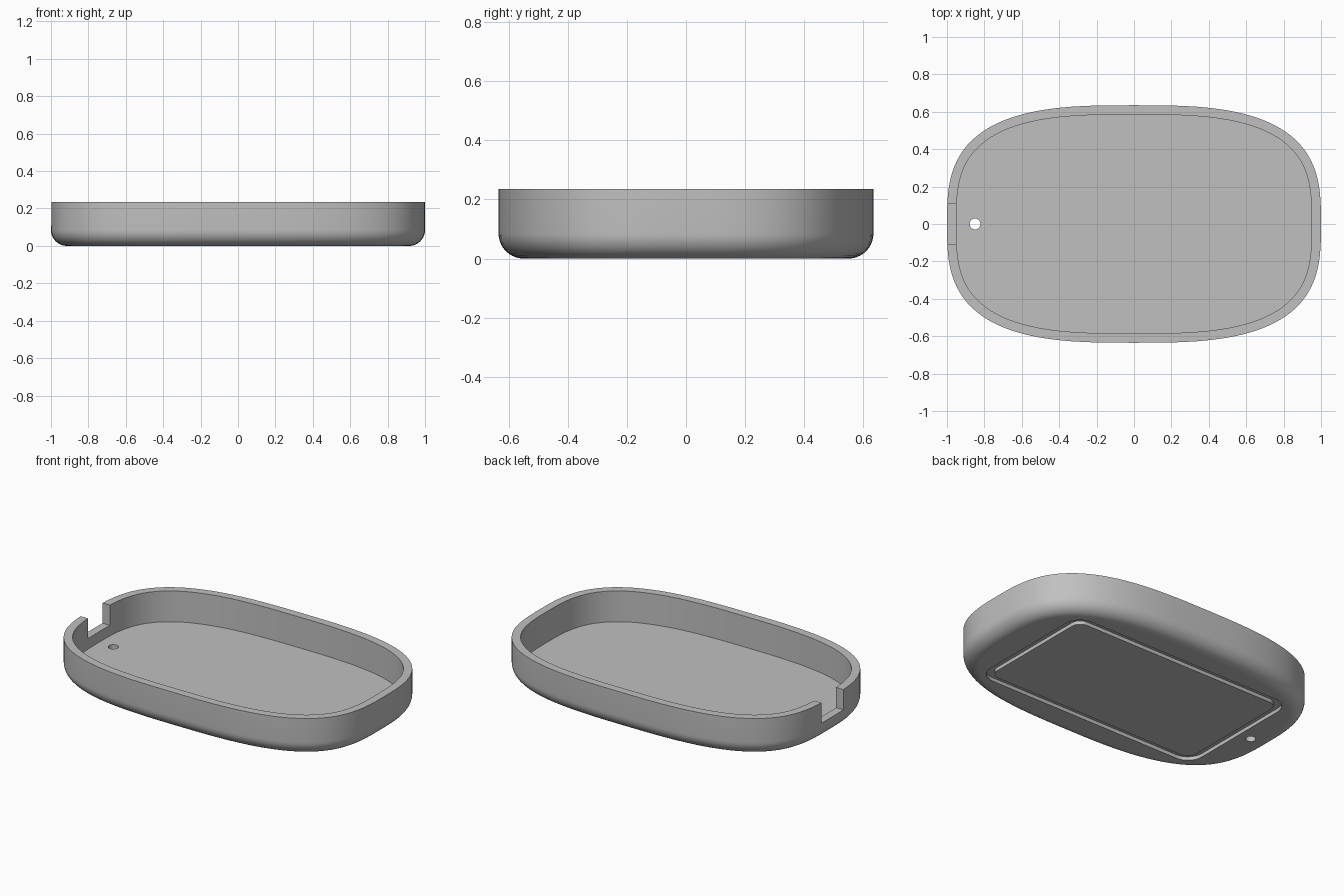
import bpy, bmesh, math
from mathutils import Matrix

if "Cube" in bpy.data.objects:
    bpy.data.objects.remove(bpy.data.objects["Cube"], do_unlink=True)

HALF_X, HALF_Y, HEIGHT = 1.0, 0.635, 0.235
WALL, FLOOR, FILLET = 0.05, 0.045, 0.085
SEGMENTS = 128

grey = bpy.data.materials.new("plain_grey")
grey.use_nodes = True
grey.diffuse_color = (0.53, 0.53, 0.53, 1)
grey.node_tree.nodes["Principled BSDF"].inputs["Base Color"].default_value = grey.diffuse_color


def outline(inset):
    """Soft cornered oblong, moved inwards along its normals."""
    pts = []
    for i in range(SEGMENTS):
        t = 2 * math.pi * i / SEGMENTS
        c, s = math.cos(t), math.sin(t)
        x = HALF_X * math.copysign(abs(c) ** (2 / 3), c)
        y = HALF_Y * math.copysign(abs(s) ** (2 / 3), s)
        nx, ny = x * abs(x) / HALF_X ** 3, y * abs(y) / HALF_Y ** 3
        k = inset / math.hypot(nx, ny)
        pts.append((x - nx * k, y - ny * k))
    return pts


def rounded_rect(hx, hy, r, steps=8):
    pts = []
    for q, (sx, sy) in enumerate([(1, 1), (-1, 1), (-1, -1), (1, -1)]):
        for i in range(steps + 1):
            a = math.pi / 2 * (q + i / steps)
            pts.append((sx * (hx - r) + r * math.cos(a), sy * (hy - r) + r * math.sin(a)))
    return pts


def add_object(name, bm):
    bmesh.ops.recalc_face_normals(bm, faces=bm.faces)
    mesh = bpy.data.meshes.new(name)
    bm.to_mesh(mesh)
    bm.free()
    mesh.materials.append(grey)
    obj = bpy.data.objects.new(name, mesh)
    bpy.context.collection.objects.link(obj)
    return obj


def loft(name, rings, closed=False):
    """Skin a list of (points, z) rings; cap the ends or join them in a loop."""
    bm = bmesh.new()
    loops = [[bm.verts.new((x, y, z)) for x, y in pts] for pts, z in rings]
    pairs = list(zip(loops, loops[1:]))
    if closed:
        pairs.append((loops[-1], loops[0]))
    else:
        bm.faces.new(loops[0])
        bm.faces.new(loops[-1])
    for a, b in pairs:
        for i in range(len(a)):
            j = (i + 1) % len(a)
            bm.faces.new((a[i], a[j], b[j], b[i]))
    return add_object(name, bm)


# Tray: rounded bottom edge, outer wall, rim, inner wall, floor
rings = []
for i in range(11):
    a = math.pi / 2 * i / 10
    rings.append((outline(FILLET * (1 - math.sin(a))), FILLET * (1 - math.cos(a))))
rings += [(outline(0), HEIGHT), (outline(WALL), HEIGHT), (outline(WALL), FLOOR)]
tray = loft("tray", rings)

# Cable notch in the end wall
bm = bmesh.new()
bmesh.ops.create_cube(bm, size=1, matrix=Matrix.Translation((-1, 0, 0.21))
                      @ Matrix.Diagonal((0.3, 0.214, 0.2, 1)))
notch = add_object("notch_cutter", bm)

# Small hole through the floor
bm = bmesh.new()
bmesh.ops.create_cone(bm, cap_ends=True, segments=32, radius1=0.029, radius2=0.029,
                      depth=0.3, matrix=Matrix.Translation((-0.85, 0, 0)))
hole = add_object("hole_cutter", bm)

# Rounded rectangular groove in the underside
outer = rounded_rect(0.77, 0.43, 0.1)
inner = rounded_rect(0.725, 0.385, 0.06)
groove = loft("groove_cutter", [(outer, -0.05), (outer, 0.022), (inner, 0.022), (inner, -0.05)], True)

cutters = [notch, hole, groove]
for cutter in cutters:
    cutter.hide_render = True
    mod = tray.modifiers.new(cutter.name, "BOOLEAN")
    mod.operation, mod.solver, mod.object = "DIFFERENCE", "EXACT", cutter

# Bake the cuts and drop the cutters
bpy.context.view_layer.update()
baked = bpy.data.meshes.new_from_object(tray.evaluated_get(bpy.context.evaluated_depsgraph_get()))
tray.modifiers.clear()
tray.data = baked
for cutter in cutters:
    bpy.data.objects.remove(cutter, do_unlink=True)

# Smooth walls, flat level faces
bpy.ops.object.select_all(action="DESELECT")
tray.select_set(True)
bpy.context.view_layer.objects.active = tray
bpy.ops.object.shade_smooth_by_angle(angle=math.radians(30))
for poly in tray.data.polygons:
    if abs(poly.normal.z) > 0.999:
        poly.use_smooth = False
